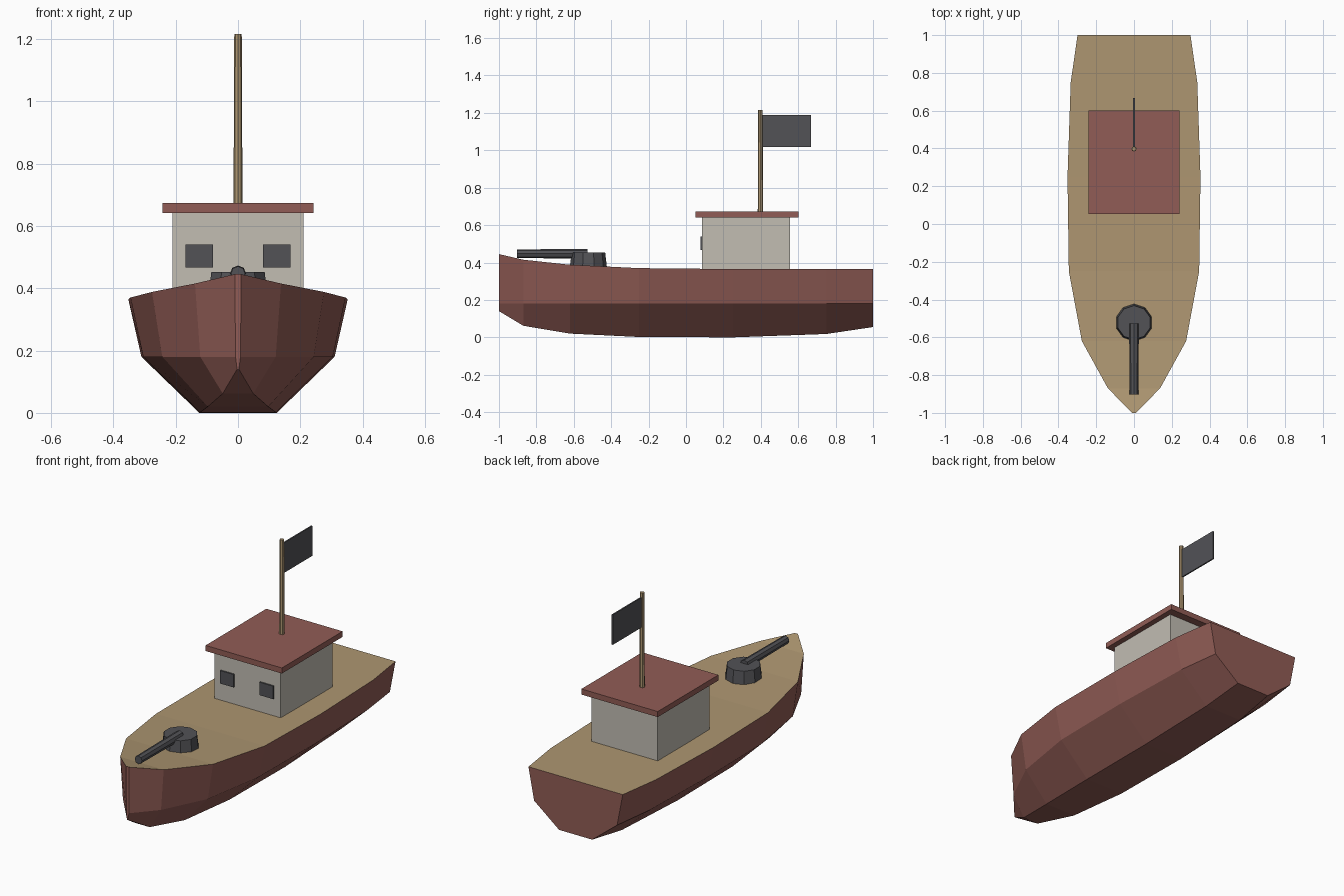
import bpy, bmesh, math

if "Cube" in bpy.data.objects:
    bpy.data.objects.remove(bpy.data.objects["Cube"])


def material(name, rgb):
    m = bpy.data.materials.new(name)
    m.diffuse_color = (*rgb, 1)
    m.use_nodes = True
    m.node_tree.nodes["Principled BSDF"].inputs["Base Color"].default_value = m.diffuse_color
    return m


RED = material("faded red", (0.285, 0.108, 0.092))
TAN = material("deck wood", (0.42, 0.305, 0.165))
WHITE = material("cabin off white", (0.54, 0.51, 0.45))
DARK = material("dark grey", (0.085, 0.085, 0.094))


def finish(name, bm, *mats):
    bmesh.ops.recalc_face_normals(bm, faces=bm.faces[:])
    me = bpy.data.meshes.new(name)
    bm.to_mesh(me)
    bm.free()
    for m in mats:
        me.materials.append(m)
    ob = bpy.data.objects.new(name, me)
    bpy.context.collection.objects.link(ob)
    return ob


def box(name, x, y, z, mat):
    """Box from (min, max) ranges."""
    bm = bmesh.new()
    bmesh.ops.create_cube(bm, size=1)
    for v in bm.verts:
        v.co = [(a + b) / 2 + c * (b - a) for (a, b), c in zip((x, y, z), v.co)]
    return finish(name, bm, mat)


def cone(name, sides, r1, r2, depth, loc, mat, rot=(0, 0, 0)):
    bm = bmesh.new()
    bmesh.ops.create_cone(bm, cap_ends=True, segments=sides,
                          radius1=r1, radius2=r2, depth=depth)
    ob = finish(name, bm, mat)
    ob.location, ob.rotation_euler = loc, rot
    return ob


# Hull: y, sheer half width, deck z, chine half width, keel half width, keel z
stations = [
    (-1.00, 0.010, 0.445, 0.008, 0.003, 0.140),
    (-0.87, 0.138, 0.415, 0.121, 0.049, 0.062),
    (-0.62, 0.276, 0.388, 0.243, 0.097, 0.020),
    (-0.25, 0.345, 0.370, 0.304, 0.121, 0.002),
    (0.25, 0.352, 0.365, 0.310, 0.124, 0.000),
    (0.75, 0.335, 0.365, 0.295, 0.118, 0.018),
    (1.00, 0.299, 0.365, 0.263, 0.105, 0.055),
]
bm = bmesh.new()
rings = []
for y, sheer, top, chine, keel, low in stations:
    half = [(sheer, top), (chine, 0.18), (keel, low)]
    section = half + [(-x, z) for x, z in reversed(half)]
    rings.append([bm.verts.new((x, y, z)) for x, z in section])
for a, b in zip(rings, rings[1:]):
    for i in range(6):
        j = (i + 1) % 6
        f = bm.faces.new((a[i], a[j], b[j], b[i]))
        f.material_index = 1 if i == 5 else 0   # deck strip
bm.faces.new(rings[0])
bm.faces.new(rings[-1])
finish("hull", bm, RED, TAN)

# Cabin
box("cabin", (-0.21, 0.21), (0.086, 0.556), (0.355, 0.645), WHITE)
box("cabin_roof", (-0.242, 0.242), (0.052, 0.602), (0.642, 0.674), RED)
for side, cx in (("left", -0.125), ("right", 0.125)):
    box("window_" + side, (cx - 0.044, cx + 0.044), (0.077, 0.0865),
        (0.466, 0.54), DARK)

# Mast and flag
cone("mast", 8, 0.0145, 0.012, 0.555, (0, 0.398, 0.9375), TAN)
box("flag", (-0.004, 0.004), (0.405, 0.668), (1.018, 1.19), DARK)

# Deck gun
cone("gun_mount", 10, 0.1, 0.09, 0.085, (0, -0.522, 0.41), DARK)
cone("gun_barrel", 8, 0.023, 0.026, 0.375, (0, -0.715, 0.447), DARK,
     (-math.pi / 2, 0, math.radians(0)))
